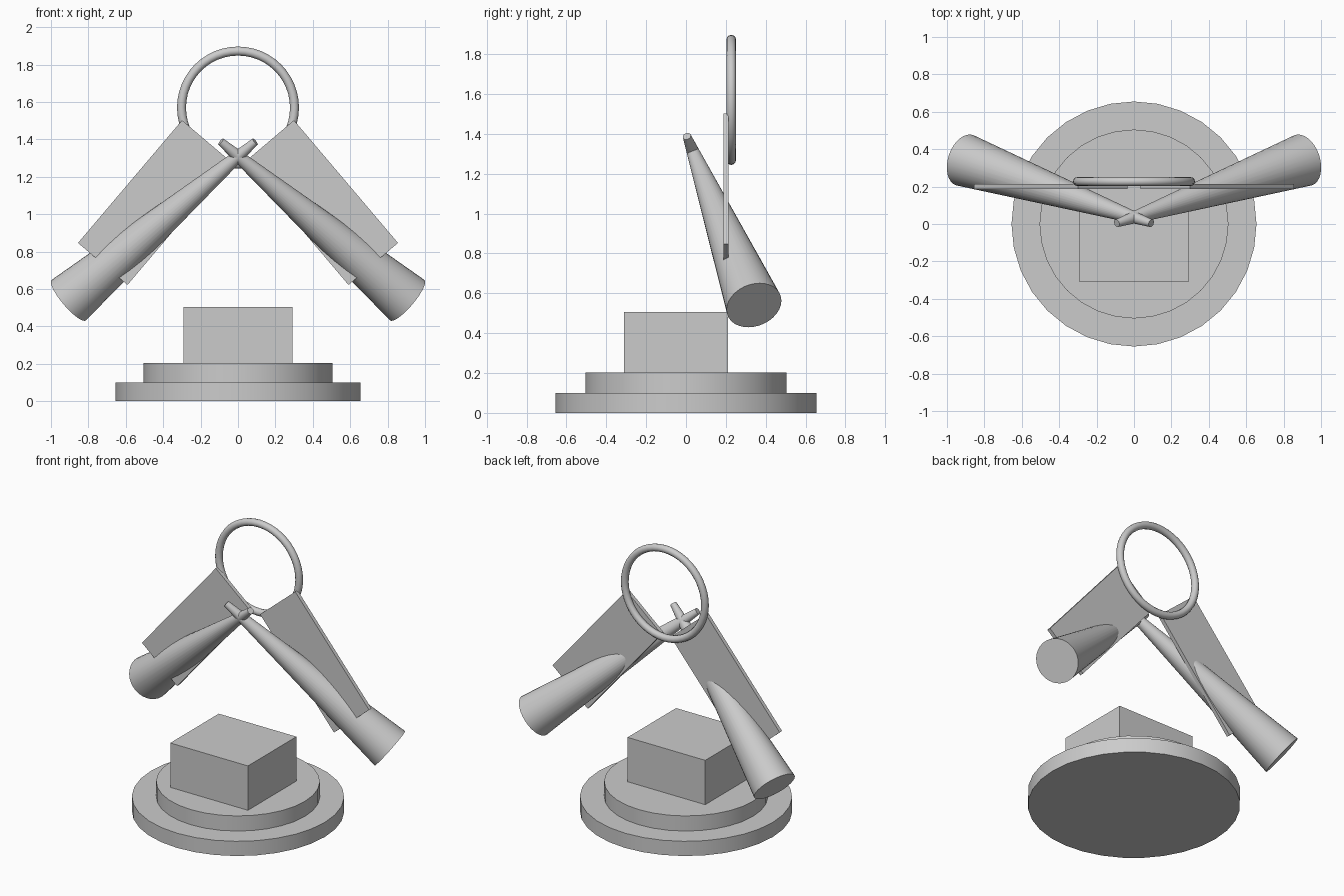
import bpy
import math
from mathutils import Vector

if "Cube" in bpy.data.objects:
    bpy.data.objects.remove(bpy.data.objects["Cube"])


def finish(name, smooth=True):
    ob = bpy.context.object
    ob.name = name
    if smooth:
        bpy.ops.object.shade_smooth_by_angle(angle=math.radians(35))
    return ob


def disc(name, radius, z0, z1):
    bpy.ops.mesh.primitive_cylinder_add(vertices=32, radius=radius, depth=z1 - z0,
                                        location=(0, 0, (z0 + z1) / 2))
    return finish(name)


def box(name, size, loc, rot_y=0):
    bpy.ops.mesh.primitive_cube_add(size=1, location=loc, rotation=(0, rot_y, 0))
    bpy.context.object.scale = size
    return finish(name, False)


def cone_between(name, a, b, ra, rb):
    a, b = Vector(a), Vector(b)
    d = b - a
    bpy.ops.mesh.primitive_cone_add(vertices=32, radius1=ra, radius2=rb,
                                    depth=d.length, location=(a + b) / 2)
    bpy.context.object.rotation_euler = d.to_track_quat('Z', 'Y').to_euler()
    return finish(name)


# Stepped round base and block
disc("base_lower", 0.655, 0.0, 0.10)
disc("base_upper", 0.505, 0.10, 0.203)
box("block", (0.585, 0.522, 0.305), (0, -0.05, 0.3525))

# Upright ring
bpy.ops.mesh.primitive_torus_add(major_segments=48, minor_segments=12,
                                 major_radius=0.302, minor_radius=0.024,
                                 location=(0, 0.227, 1.57),
                                 rotation=(math.pi / 2, 0, 0))
finish("ring")

# Slanted plates and tapered arms, whose thin ends cross at the centre
for s, side in ((1, "right"), (-1, "left")):
    box("plate_" + side, (0.86, 0.026, 0.347), (s * 0.445, 0.201, 1.062),
        s * math.radians(49.7))
    cone_between("arm_" + side, (s * -0.092, 0.004, 1.388),
                 (s * 0.905, 0.341, 0.54), 0.021, 0.142)
